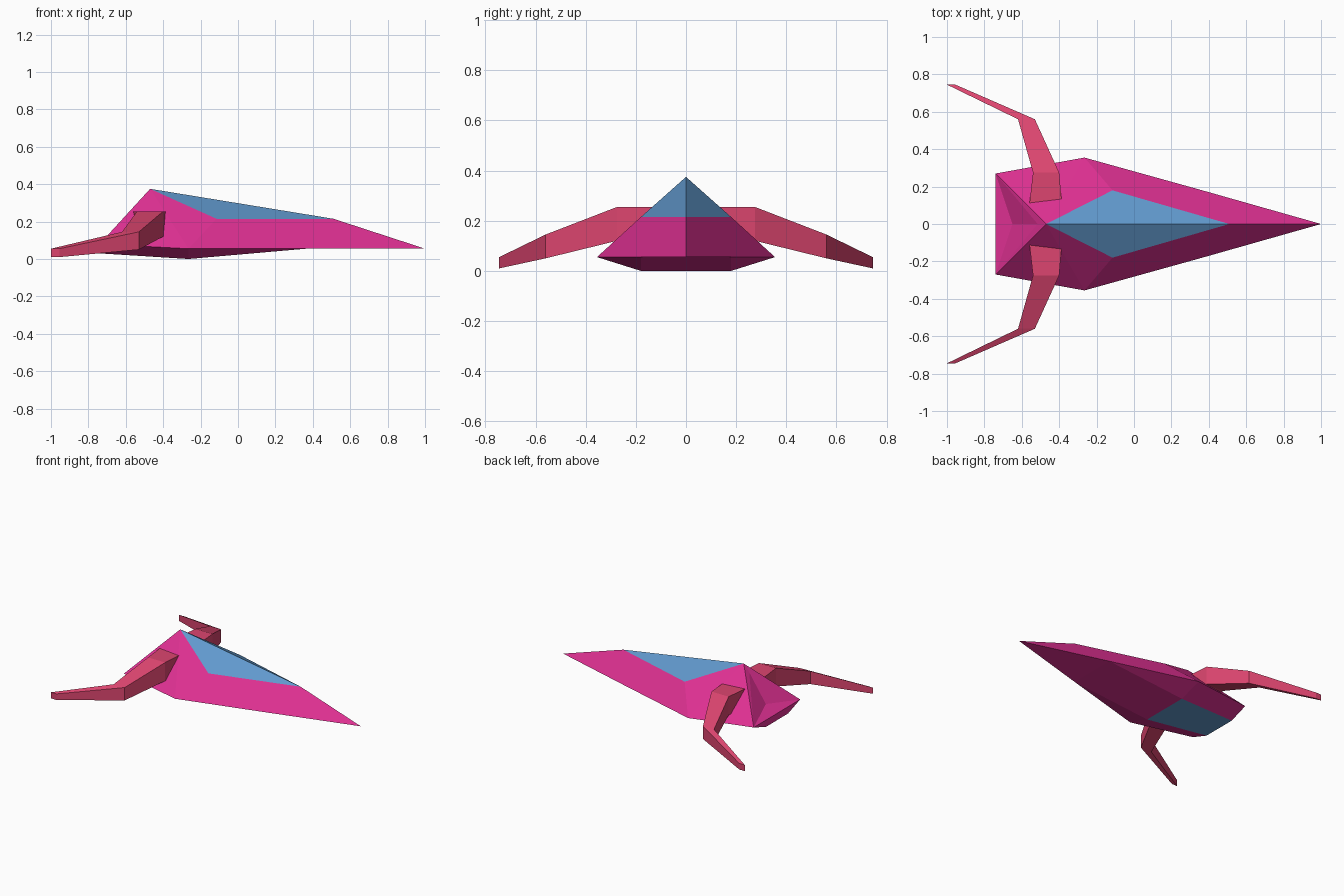
import bpy, bmesh

if "Cube" in bpy.data.objects:
    bpy.data.objects.remove(bpy.data.objects["Cube"])


def material(name, rgb):
    m = bpy.data.materials.new(name)
    m.diffuse_color = (*rgb, 1)
    m.use_nodes = True
    m.node_tree.nodes["Principled BSDF"].inputs["Base Color"].default_value = m.diffuse_color
    return m


def mirrored(name, verts, faces, mats):
    """Build the +y half, mirror it over y = 0 and weld the centre line.
    faces: list of (vertex keys, material index)."""
    bm = bmesh.new()
    vs = {k: bm.verts.new(co) for k, co in verts.items()}
    for keys, mi in faces:
        bm.faces.new([vs[k] for k in keys]).material_index = mi
    dup = bmesh.ops.duplicate(bm, geom=bm.verts[:] + bm.edges[:] + bm.faces[:])
    for g in dup["geom"]:
        if isinstance(g, bmesh.types.BMVert):
            g.co.y = -g.co.y
    bmesh.ops.remove_doubles(bm, verts=bm.verts[:], dist=0.0005)
    bmesh.ops.recalc_face_normals(bm, faces=bm.faces[:])
    me = bpy.data.meshes.new(name)
    bm.to_mesh(me)
    bm.free()
    for m in mats:
        me.materials.append(m)
    ob = bpy.data.objects.new(name, me)
    bpy.context.collection.objects.link(ob)
    return ob


hull_mat = material("hull_magenta", (0.74, 0.03, 0.29))
glass_mat = material("glass_blue", (0.12, 0.32, 0.61))
wing_mat = material("wing_rose", (0.72, 0.06, 0.16))

# Hull half: named points on the centre line and the +y side
hull = {
    "nose": (1, 0, .055),
    "glass_front": (.51, 0, .215),
    "glass_side": (-.115, .18, .215),
    "apex": (-.47, 0, .375),
    "ridge": (-.515, 0, .322),
    "notch": (-.65, 0, .125),
    "side": (-.265, .355, .055),
    "rear": (-.74, .27, .08),
    "rear_mid": (-.74, 0, .08),
    "cheek": (.365, .18, .055),
    "cheek_mid": (.365, 0, .055),
    "keel": (-.265, .18, 0),
    "keel_mid": (-.265, 0, 0),
    "tail": (-.74, .13, .03),
    "tail_mid": (-.74, 0, .03),
}
hull_faces = [
    # canopy
    (("glass_front", "glass_side", "apex"), 1),
    # upper sides
    (("nose", "cheek", "side", "glass_side", "glass_front"), 0),
    (("glass_side", "side", "apex"), 0),
    (("apex", "side", "rear"), 0),
    (("apex", "rear", "ridge"), 0),
    # recessed back
    (("ridge", "rear", "notch"), 0),
    (("notch", "rear", "rear_mid"), 0),
    (("rear", "tail", "tail_mid", "rear_mid"), 0),
    # underside
    (("nose", "cheek_mid", "cheek"), 0),
    (("cheek", "cheek_mid", "keel_mid", "keel"), 0),
    (("cheek", "keel", "side"), 0),
    (("side", "keel", "tail", "rear"), 0),
    # belly panel
    (("keel", "keel_mid", "tail_mid", "tail"), 1),
]
mirrored("hull", hull, hull_faces, [hull_mat, glass_mat])

# Wings: box sections (y, x back, x front, z bottom, z top) lofted outward
sections = [
    (.10, -.56, -.385, .12, .255),
    (.275, -.54, -.40, .12, .255),
    (.56, -.62, -.53, .05, .145),
    (.745, -1, -.955, .01, .055),
]
wing, wing_faces = {}, []
for i, (y, xb, xf, zb, zt) in enumerate(sections):
    for j, (x, z) in enumerate(((xb, zb), (xf, zb), (xf, zt), (xb, zt))):
        wing[i, j] = (x, y, z)
for i in range(len(sections) - 1):
    for j in range(4):
        k = (j + 1) % 4
        wing_faces.append((((i, j), (i, k), (i + 1, k), (i + 1, j)), 0))
for i in (0, len(sections) - 1):
    wing_faces.append(([(i, j) for j in range(4)], 0))
mirrored("wings", wing, wing_faces, [wing_mat])
